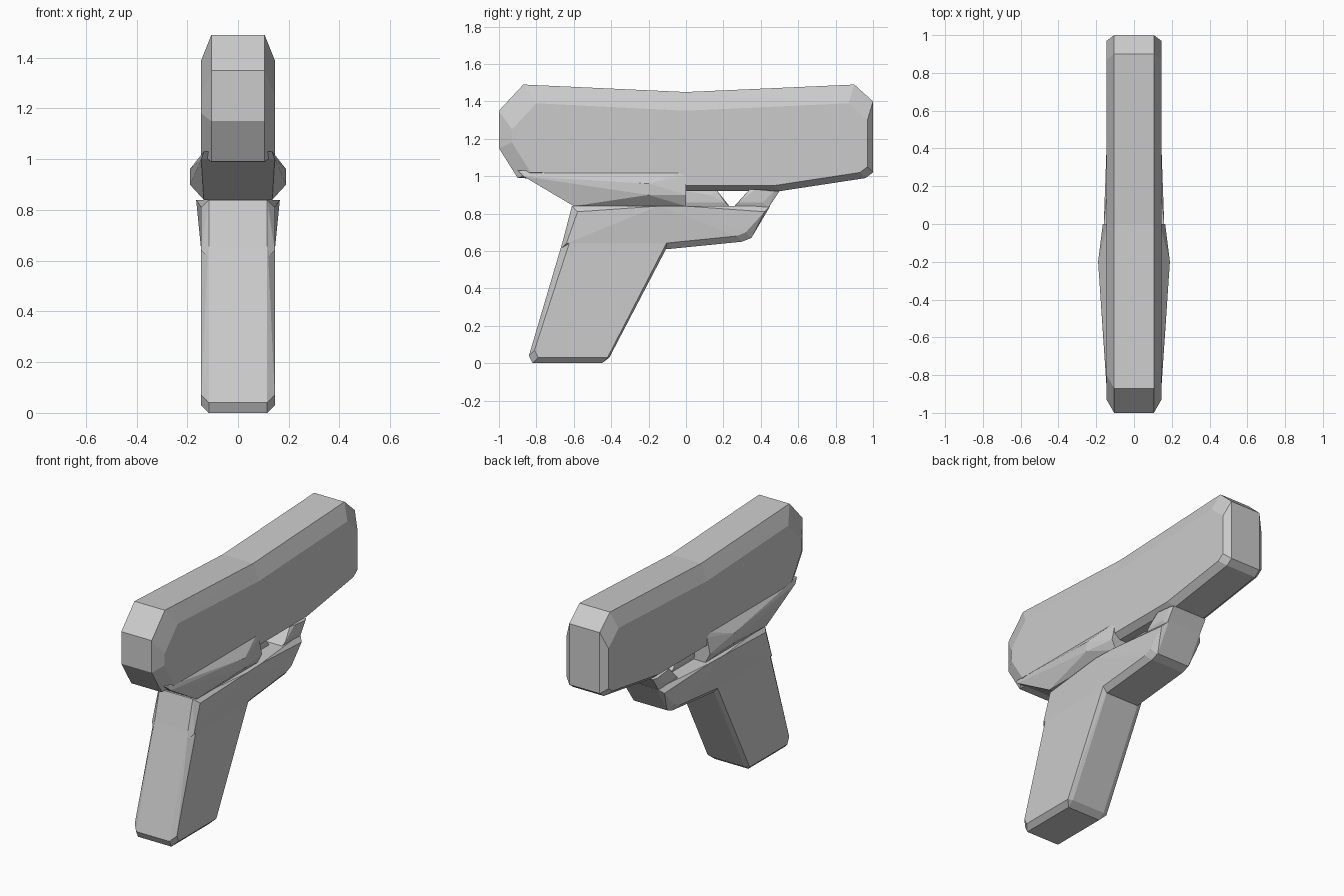
import bpy
import bmesh
from math import copysign

cube = bpy.data.objects.get("Cube")
if cube:
    bpy.data.objects.remove(cube, do_unlink=True)

# Single flat colour
grey = bpy.data.materials.new("plain_grey")
grey.use_nodes = True
tone = (0.6, 0.6, 0.6, 1)
grey.diffuse_color = tone
grey.node_tree.nodes["Principled BSDF"].inputs["Base Color"].default_value = tone

BODY_HALF = 0.145
EDGE = 0.03


def middle(values):
    return (min(values) + max(values)) / 2


def bevelled_section(outline, half, bevel, crown, end):
    """Side outline as a narrow rim, plus a shrunken copy at full width."""
    centre_y = middle([y for y, z in outline])
    centre_z = middle([z for y, z in outline])
    points = []
    for y, z in outline:
        points.append((half - bevel, y, z))
        # Points on the central seam stay in its plane
        inner_y = y - copysign(end, y - centre_y) if y else y
        inner_z = z - crown if z > centre_z else z + EDGE
        points.append((half, inner_y, inner_z))
    return points


def block(name, outline, half=BODY_HALF, bevel=EDGE, crown=EDGE, end=EDGE, flare=()):
    """Mirrored convex block with flat facets; flare adds wider points."""
    points = bevelled_section(outline, half, bevel, crown, end) + list(flare)
    bm = bmesh.new()
    for x, y, z in points:
        for side in (-1, 1):
            bm.verts.new((side * x, y, z))
    result = bmesh.ops.convex_hull(bm, input=bm.verts[:])
    spare = {item for item in result["geom_interior"] + result["geom_unused"]
             if isinstance(item, bmesh.types.BMVert)}
    bmesh.ops.delete(bm, geom=list(spare), context="VERTS")
    bmesh.ops.recalc_face_normals(bm, faces=bm.faces[:])
    mesh = bpy.data.meshes.new(name)
    bm.to_mesh(mesh)
    bm.free()
    mesh.materials.append(grey)
    obj = bpy.data.objects.new(name, mesh)
    bpy.context.collection.objects.link(obj)


# Upper body: two halves meeting at a shallow dip in the top line
DIP = (0, 1.45)
block("upper_body_near",
      [(-1, 1.35), (-1, 1.15), (-0.9, 0.99), (0, 0.97), DIP, (-0.87, 1.49)],
      bevel=0.04, crown=0.1, end=0.07)
block("upper_body_far",
      [DIP, (0, 0.92), (0.5, 0.92), (0.96, 0.99), (1, 1.02), (1, 1.4), (0.9, 1.49)],
      bevel=0.04, crown=0.1)

# Middle block: swells outwards beneath the upper body
FRAME_TOP = 0.84
block("middle_block",
      [(-0.9, 1.03), (-0.72, 0.98), (-0.6, FRAME_TOP), (0, FRAME_TOP), (0, 1.03)],
      bevel=0.01,
      flare=[(0.19, -0.2, 0.96), (0.19, -0.2, 0.9), (0.165, 0, 0.9)])

# Lower frame: reaches forward under the opening
block("lower_frame",
      [(-0.67, 0.61), (-0.61, FRAME_TOP), (0.45, FRAME_TOP),
       (0.35, 0.67), (0.3, 0.65), (-0.1, 0.61)],
      flare=[(0.165, -0.15, FRAME_TOP), (0.16, 0, FRAME_TOP)])

# Opening: closed at the far side, with a narrow lever inside
block("opening_end_block",
      [(0.34, 0.93), (0.25, 0.83), (0.44, 0.83), (0.5, 0.92)],
      half=0.13, bevel=0.01, crown=0)
block("inner_lever",
      [(0, 0.95), (0, 0.83), (0.24, 0.83), (0.16, 0.93)],
      half=0.06, bevel=0.01)

# Handle: slanted, with a bevelled foot
block("handle",
      [(-0.645, 0.7), (-0.06, 0.7), (-0.41, 0.03),
       (-0.45, 0), (-0.82, 0), (-0.84, 0.04)])
